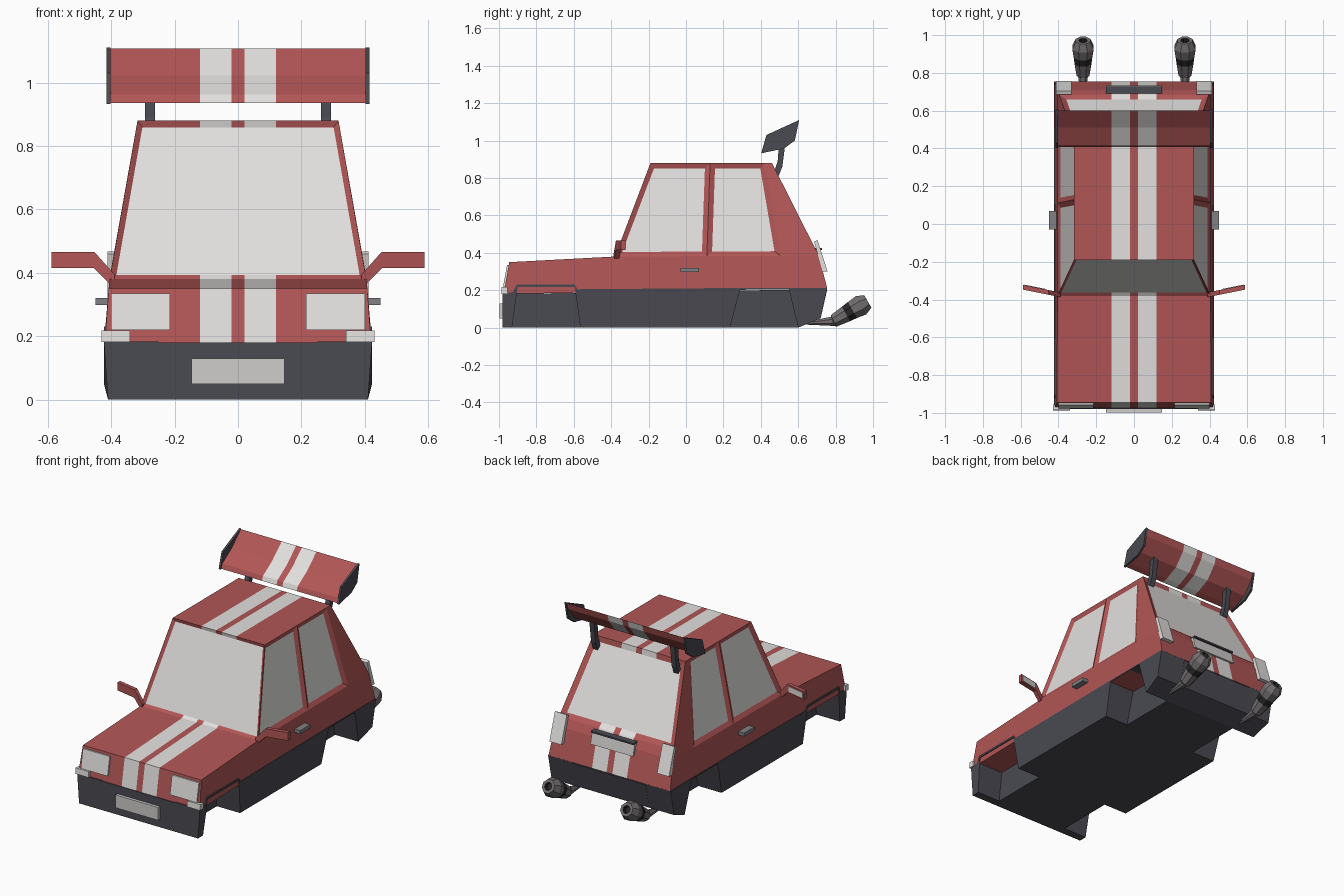
import bpy, bmesh, math
from mathutils import Vector

if "Cube" in bpy.data.objects:
    bpy.data.objects.remove(bpy.data.objects["Cube"])

COLOURS = {
    "red_paint": (0.445, 0.092, 0.092), "white": (0.76, 0.75, 0.735),
    "charcoal": (0.068, 0.068, 0.085), "exhaust_metal": (0.17, 0.155, 0.16),
    "plate_grey": (0.62, 0.61, 0.60), "handle_grey": (0.22, 0.22, 0.24),
    "black": (0.02, 0.02, 0.022),
}
MATS = {}
for n, c in COLOURS.items():
    MATS[n] = bpy.data.materials.new(n)
    MATS[n].diffuse_color = (*c, 1)


def finish(name, bm, mats, mirror=False):
    """Optionally mirror in x, fix normals, make the object."""
    if mirror:
        d = bmesh.ops.duplicate(bm, geom=bm.verts[:] + bm.edges[:] + bm.faces[:])
        for v in d["geom"]:
            if isinstance(v, bmesh.types.BMVert):
                v.co.x *= -1
    bmesh.ops.recalc_face_normals(bm, faces=bm.faces[:])
    me = bpy.data.meshes.new(name)
    bm.to_mesh(me)
    bm.free()
    for m in mats:
        me.materials.append(MATS[m])
    ob = bpy.data.objects.new(name, me)
    bpy.context.collection.objects.link(ob)
    return ob


def prism_bm(pts, lo, hi, axis="x"):
    """Polygon swept along x (points are y,z) or along y (points are x,z)."""
    bm = bmesh.new()
    at = (lambda t, p: (t, p[0], p[1])) if axis == "x" else (lambda t, p: (p[0], t, p[1]))
    a = [bm.verts.new(at(lo, p)) for p in pts]
    b = [bm.verts.new(at(hi, p)) for p in pts]
    bm.faces.new(a)
    bm.faces.new(b[::-1])
    for i in range(len(pts)):
        j = (i + 1) % len(pts)
        bm.faces.new((a[i], b[i], b[j], a[j]))
    bmesh.ops.recalc_face_normals(bm, faces=bm.faces[:])
    return bm


def prism(name, pts, lo, hi, mat, axis="x", mirror=False):
    return finish(name, prism_bm(pts, lo, hi, axis), [mat], mirror)


def cut(bm, faces, co, no):
    geom = set(faces)
    for f in faces:
        geom.update(f.edges)
        geom.update(f.verts)
    bmesh.ops.bisect_plane(bm, geom=list(geom), plane_co=co, plane_no=no)
    bm.normal_update()


def stripe(bm, glass=()):
    """Two white racing stripes, cut into the faces and coloured by x."""
    for x in (-0.12, -0.02, 0.02, 0.12):
        cut(bm, bm.faces[:], (x, 0, 0), (1, 0, 0))
    for f in bm.faces:
        if 0.02 < abs(f.calc_center_median().x) < 0.12 and abs(f.normal.x) < 0.5:
            f.material_index = 1


# --- body shell: hood, cabin and tail -------------------------------------
outline = [(-.975, .18, .42), (-.945, .35, .408), (-.38, .38, .405), (-.19, .88, .317),
           (.46, .88, .317), (.71, .385, .405), (.755, .21, .42)]
bm = bmesh.new()
L = [bm.verts.new((-w, y, z)) for y, z, w in outline]
R = [bm.verts.new((w, y, z)) for y, z, w in outline]
for i in range(7):
    j = (i + 1) % 7
    bm.faces.new((L[i], R[i], R[j], L[j]))
for S in (L, R):
    bm.faces.new([S[k] for k in (0, 1, 2, 5, 6)])
    bm.faces.new([S[k] for k in (2, 3, 4, 5)])
bmesh.ops.recalc_face_normals(bm, faces=bm.faces[:])


def cabin_faces(test):
    return [f for f in bm.faces if 0.45 < f.calc_center_median().z < 0.86 and test(f)]


def is_side(f):
    return abs(f.normal.x) > 0.5


# door pillar and rear pillar, and the lower edge of the rear window
cut(bm, cabin_faces(is_side), (0, .1125, .41), (0, .43, -.015))
cut(bm, cabin_faces(is_side), (0, .505, .385), (0, .495, .085))
cut(bm, cabin_faces(lambda f: not is_side(f) and f.normal.y > 0), (0, 0, .435), (0, 0, 1))
# recessed panes
for faces, t in (
        (cabin_faces(lambda f: is_side(f) and f.calc_center_median().y < .42), .027),
        (cabin_faces(lambda f: not is_side(f) and f.normal.y < 0), .018),
        (cabin_faces(lambda f: not is_side(f) and f.normal.y > 0), .032)):
    bmesh.ops.inset_individual(bm, faces=faces, thickness=t, depth=-.012, use_even_offset=True)
    for f in faces:
        f.material_index = 1
bm.normal_update()
stripe(bm)
finish("body_shell", bm, ["red_paint", "white"])

# --- dark lower body with wheel arches --------------------------------------
top = [(.755, .212), (.28, .212), (-.58, .205), (-.595, .23), (-.905, .23), (-.925, .19), (-.98, .183)]
rear = [(.60, 0), (.72, .05)]
prism("chassis_floor", [(-.98, 0)] + rear + [(.755, .205), (-.98, .18)], -.25, .25, "charcoal")
arches = [(-.98, 0), (-.93, 0), (-.90, .218), (-.595, .218), (-.565, 0),
          (.235, 0), (.29, .205), (.55, .205)]
bm = prism_bm(arches + rear + top, .25, .423)
for v in bm.verts:
    if v.co.x > .4 and v.co.z < .03:
        v.co.x = .41
finish("lower_sides", bm, ["charcoal"], True)

# --- lights, number plates, handles -----------------------------------------
prism("headlight", [(-.978, .22), (-.957, .335), (-.945, .335), (-.96, .22)], .215, .40, "white", mirror=True)
prism("corner_light", [(-.988, .182), (-.985, .218), (-.955, .218), (-.955, .182)], .34, .43, "white", mirror=True)
prism("tail_light", [(.685, .46), (.703, .468), (.757, .30), (.73, .30)], .33, .412, "white", mirror=True)
prism("front_plate", [(-.998, .05), (-.998, .13), (-.975, .13), (-.975, .05)], -.147, .147, "plate_grey")
prism("rear_plate", [(.732, .345), (.715, .415), (.69, .415), (.71, .345)], -.147, .147, "plate_grey")
prism("rear_plate_lip", [(.728, .415), (.728, .425), (.68, .425), (.68, .415)], -.147, .147, "charcoal")
prism("door_handle", [(-.03, .298), (-.03, .32), (.07, .32), (.07, .298)], .405, .45, "handle_grey", mirror=True)


# --- side mirrors, swept back slightly ---------------------------------------
def swept(name, pts, lo, hi, mat):
    b = prism_bm(pts, lo, hi, "y")
    for v in b.verts:
        v.co.y += .2 * (v.co.x - .4)
    finish(name, b, [mat], True)


swept("side_mirror", [(.39, .37), (.41, .37), (.455, .415), (.588, .415), (.588, .465), (.452, .465), (.39, .395)],
      -.385, -.36, "red_paint")
swept("mirror_glass", [(.468, .423), (.58, .423), (.58, .457), (.468, .457)], -.362, -.357, "white")

# --- rear wing -----------------------------------------------------------------
wing = [(.407, .935), (.418, .962), (.51, 1.022), (.602, 1.107), (.59, 1.065), (.525, .985), (.44, .945)]
bm = prism_bm(wing, -.405, .405)
stripe(bm)
finish("wing_blade", bm, ["red_paint", "white"])
prism("wing_end_plate", [(.402, .932), (.43, 1.03), (.605, 1.11), (.582, 1.0), (.525, .958)],
      .402, .415, "charcoal", mirror=True)
prism("wing_strut", [(.47, .83), (.495, .81), (.515, .86), (.532, .99), (.497, .98), (.49, .89)],
      .262, .294, "charcoal", mirror=True)

# --- exhaust pipes: octagonal rings along a bent path ---------------------------
rings = [(.63, .022, .006, 5, 0), (.785, .034, .028, 15, 0), (.79, .036, .037, 28, 0),
         (.855, .073, .048, 30, 1), (.89, .094, .053, 30, 0), (.935, .119, .061, 30, 0),
         (.972, .140, .042, 30, 0), (.972, .140, .024, 30, 1), (.95, .128, .022, 30, 1)]
bm = bmesh.new()
loops = []
for y, z, r, tilt, m in rings:
    t = math.radians(tilt)
    up = Vector((0, -math.sin(t), math.cos(t)))
    loop = []
    for k in range(8):
        a = math.tau * (k + .5) / 8
        loop.append(bm.verts.new(Vector((.27 + r * math.cos(a), y, z)) + up * r * math.sin(a)))
    loops.append(loop)
for i in range(len(rings) - 1):
    for k in range(8):
        j = (k + 1) % 8
        f = bm.faces.new((loops[i][k], loops[i][j], loops[i + 1][j], loops[i + 1][k]))
        f.material_index = rings[i][4]
bm.faces.new(loops[0])
bm.faces.new(loops[-1]).material_index = 1
for v in bm.verts:
    v.co.z = max(v.co.z, 0.0)
finish("exhaust_pipe", bm, ["exhaust_metal", "black"], True)

for m in bpy.data.materials:
    if m.users and not m.is_grease_pencil:
        m.use_nodes = True
        m.node_tree.nodes["Principled BSDF"].inputs["Base Color"].default_value = m.diffuse_color
